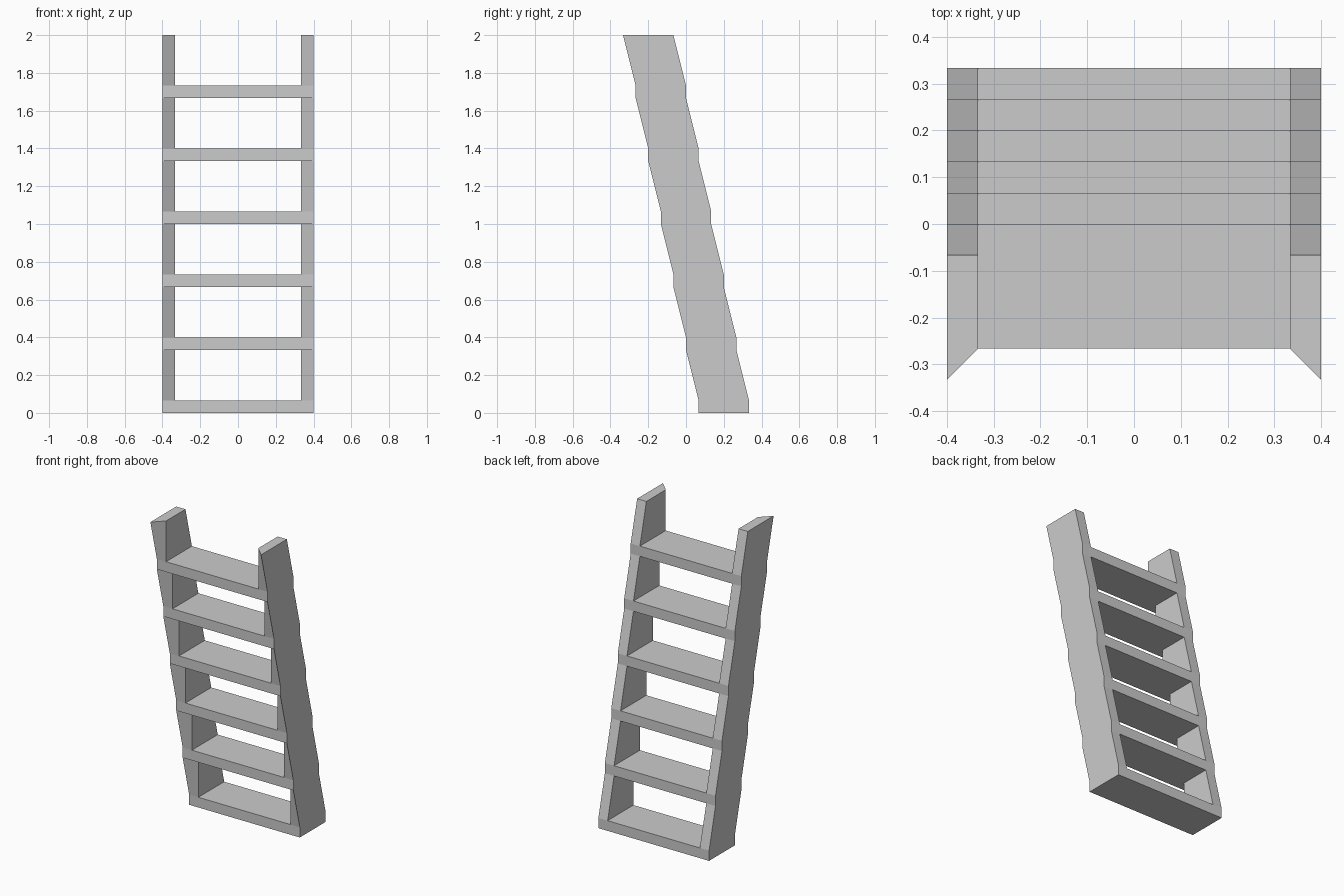
import bpy, bmesh

if "Cube" in bpy.data.objects:
    bpy.data.objects.remove(bpy.data.objects["Cube"])

T = 1 / 15            # board thickness, also the lean per step
STEP = 1 / 3          # rung spacing
DEPTH = 4 * T
COUNT = 6
HALF = 0.4


def make_object(name, bm):
    bmesh.ops.recalc_face_normals(bm, faces=bm.faces)
    mesh = bpy.data.meshes.new(name)
    bm.to_mesh(mesh)
    bm.free()
    obj = bpy.data.objects.new(name, mesh)
    bpy.context.collection.objects.link(obj)
    return obj


def block(name, lower, upper):
    """Solid between two four-cornered sections."""
    bm = bmesh.new()
    a = [bm.verts.new(p) for p in lower]
    b = [bm.verts.new(p) for p in upper]
    bm.faces.new(a)
    bm.faces.new(b)
    for i in range(4):
        j = (i + 1) % 4
        bm.faces.new((a[i], a[j], b[j], b[i]))
    return make_object(name, bm)


def section(x0, x1, front0, front1, back, z):
    return [(x0, front0, z), (x1, front1, z), (x1, back, z), (x0, back, z)]


for i in range(COUNT):
    front = T - i * T
    back = front + DEPTH
    z0 = i * STEP
    z1 = z0 + T
    z2 = z0 + STEP

    # full-width tread
    block(f"rung_{i + 1}",
          section(-HALF, HALF, front, front, back, z0),
          section(-HALF, HALF, front, front, back, z1))

    # leaning rail pieces: outer front edge leans, inner front edge is upright
    for side, s in (("left", -1), ("right", 1)):
        block(f"{side}_rail_{i + 1}",
              section(s * HALF, s * (HALF - T), front, front, back, z1),
              section(s * HALF, s * (HALF - T), front - T, front, back - T, z2))
